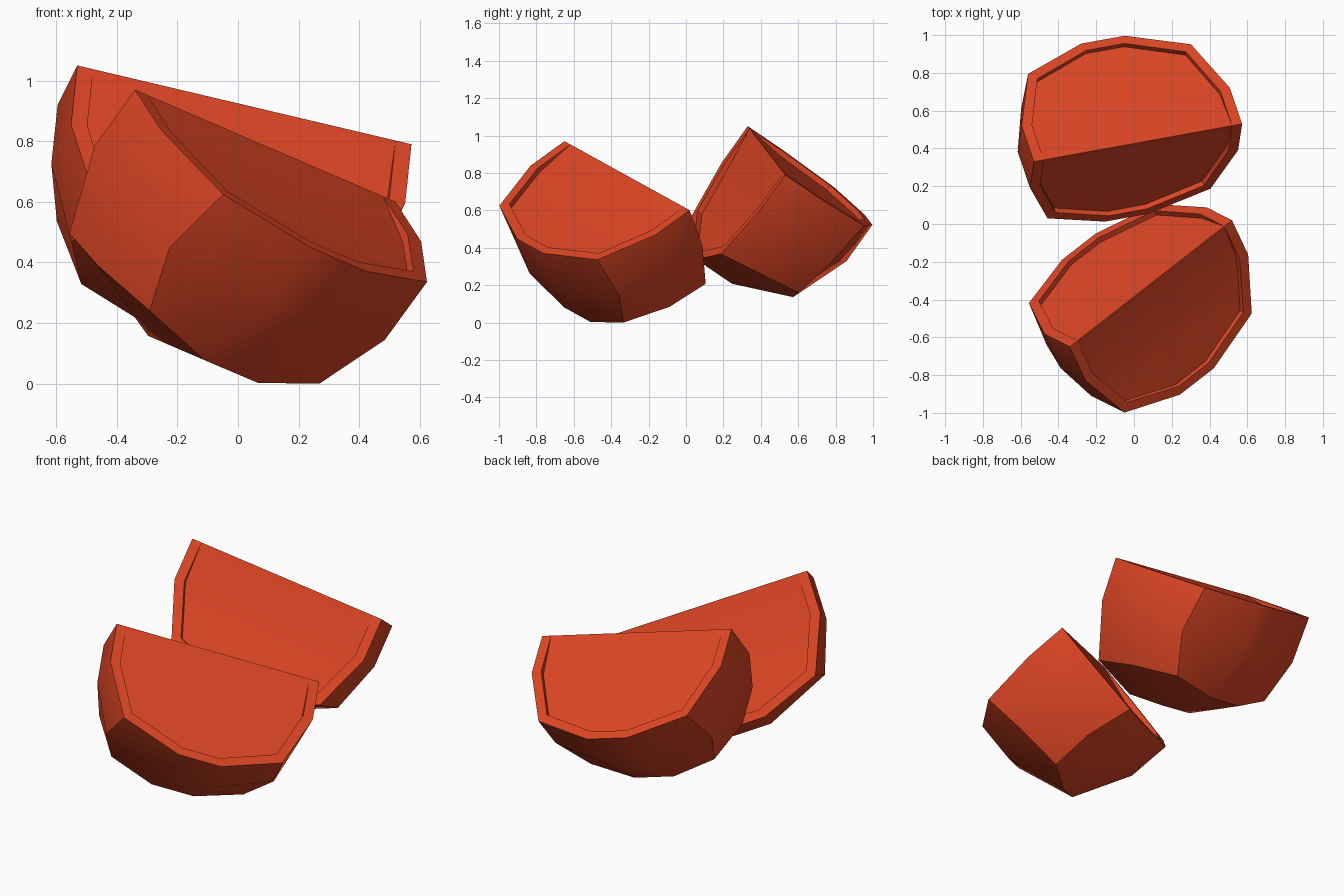
import bpy, bmesh, math
from mathutils import Vector

if "Cube" in bpy.data.objects:
    bpy.data.objects.remove(bpy.data.objects["Cube"])

L = 1.15      # length of the straight ridge
DEPTH = 0.03  # how far the flesh sinks below the peel rim

peel_red = bpy.data.materials.new("orange red")
peel_red.diffuse_color = (0.72, 0.06, 0.018, 1)
peel_red.use_nodes = True
peel_red.node_tree.nodes["Principled BSDF"].inputs["Base Color"].default_value = peel_red.diffuse_color


def wedge(name, start, along, side_a, side_b):
    """Quarter of a coarse cube-sphere: peel outside, two sunken cut faces."""
    start, u = Vector(start), Vector(along).normalized()
    wa, wb = Vector(side_a).normalized(), Vector(side_b).normalized()
    bm = bmesh.new()
    cache = {}

    def v(t, a, b):
        key = (round(t, 4), round(a, 4), round(b, 4))
        if key not in cache:
            cache[key] = bm.verts.new(start + u * t + wa * a + wb * b)
        return cache[key]

    def face(*pts):
        vs = list(dict.fromkeys(v(*p) for p in pts))
        if len(vs) > 2:
            bm.faces.new(vs)

    def strip(r0, r1):
        for i in range(len(r0) - 1):
            face(r0[i], r0[i + 1], r1[i + 1], r1[i])

    def flip(row):
        return [(L - t, a, b) for t, a, b in row]

    # peel: outer and middle rows, then the square-gridded end caps
    outer = [(.125, .556, 0), (.10, .52, .26), (.20, .5, .5), (.10, .26, .52), (.125, 0, .556)]
    middle = [(.455, .685, 0), (.455, .685, .24), (.455, .56, .56), (.455, .24, .685), (.455, 0, .685)]
    o, a1, d1, b1 = (0, 0, 0), (0, .24, 0), (0, .24, .24), (0, 0, .24)
    strip(middle, flip(middle))
    for f in (lambda r: r, flip):
        strip(f(outer), f(middle))
        face(*f([o, a1, d1, b1]))
        face(*f([a1, outer[0], outer[1], d1]))
        face(*f([d1, outer[1], outer[2], outer[3]]))
        face(*f([b1, d1, outer[3], outer[4]]))

    # cut faces: flat rim, short wall, sunken flesh rising to the ridge
    rim = [(0, 0), (0, .24), (.125, .556), (.455, .685)]
    inner = [(.055, 0), (.055, .23), (.165, .515), (.47, .637)]
    for swap in (False, True):
        def put(prof, d):
            row = []
            for i, (t, r) in enumerate(prof):
                k = d if i else 0
                row.append((t, k, r) if swap else (t, r, k))
            return row
        edge, top, low = put(rim, 0), put(inner, 0), put(inner, DEPTH)
        full = [r + flip(r)[::-1] for r in (edge, top, low)]
        strip(full[0], full[1])
        strip(full[1], full[2])
        strip(low, flip(low))

    bmesh.ops.recalc_face_normals(bm, faces=bm.faces)
    mesh = bpy.data.meshes.new(name)
    bm.to_mesh(mesh)
    bm.free()
    mesh.materials.append(peel_red)
    ob = bpy.data.objects.new(name, mesh)
    bpy.context.collection.objects.link(ob)
    bpy.context.view_layer.objects.active = ob
    ob.select_set(True)
    bpy.ops.object.shade_smooth_by_angle(angle=math.radians(30))
    ob.select_set(False)


wedge("front_wedge", (-.34, -.65, .97), (.747, .582, -.321),
      (.356, -.758, -.55), (-.557, .285, -.78))
wedge("back_wedge", (-.53, .33, 1.05), (.958, .174, -.226),
      (-.271, .796, -.54), (-.086, -.578, -.81))
